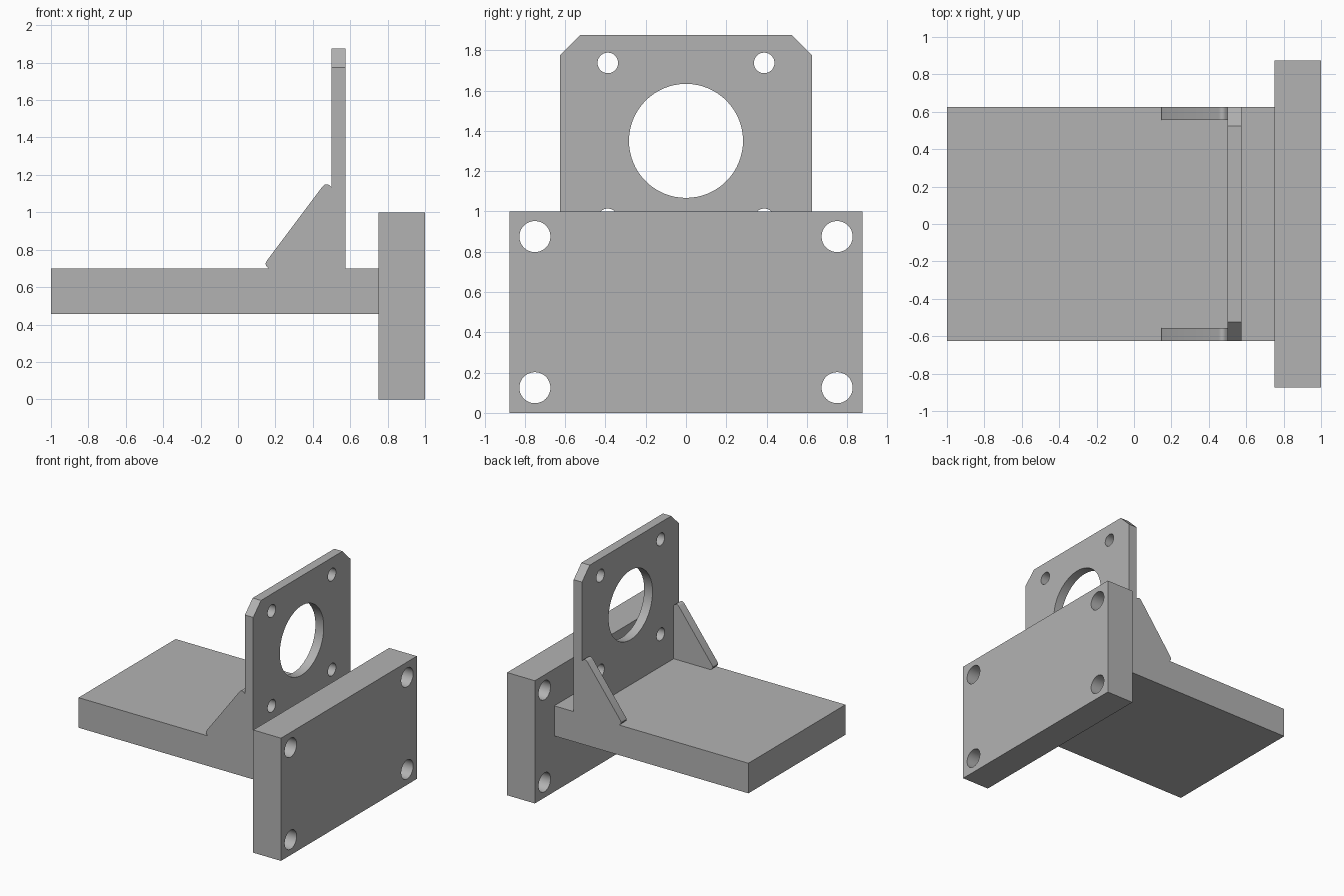
import bpy
import bmesh
import math
from mathutils import Matrix, Vector

cube = bpy.data.objects.get("Cube")
if cube:
    bpy.data.objects.remove(cube, do_unlink=True)

grey = bpy.data.materials.new("plain_grey")
grey.use_nodes = True
colour = (0.45, 0.45, 0.45, 1)
grey.diffuse_color = colour
grey.node_tree.nodes["Principled BSDF"].inputs["Base Color"].default_value = colour


def add_object(name, bm):
    bmesh.ops.recalc_face_normals(bm, faces=bm.faces)
    mesh = bpy.data.meshes.new(name)
    bm.to_mesh(mesh)
    bm.free()
    obj = bpy.data.objects.new(name, mesh)
    bpy.context.collection.objects.link(obj)
    mesh.materials.append(grey)
    return obj


def prism(name, points, depth):
    """Extrude a closed outline of 3D points along the depth vector."""
    bm = bmesh.new()
    face = bm.faces.new([bm.verts.new(p) for p in points])
    extruded = bmesh.ops.extrude_face_region(bm, geom=[face])["geom"]
    verts = [v for v in extruded if isinstance(v, bmesh.types.BMVert)]
    bmesh.ops.translate(bm, verts=verts, vec=Vector(depth))
    return add_object(name, bm)


def plate(name, x0, x1, outline):
    """Upright or flat slab from a y-z outline, running from x0 to x1."""
    return prism(name, [(x0, y, z) for y, z in outline], (x1 - x0, 0, 0))


def rectangle(half_width, z0, z1):
    return [(-half_width, z0), (half_width, z0), (half_width, z1), (-half_width, z1)]


def drill(obj, x, holes):
    """Cut round holes (y, z, radius) along x."""
    bm = bmesh.new()
    for y, z, r in holes:
        place = Matrix.Translation((x, y, z)) @ Matrix.Rotation(math.pi / 2, 4, 'Y')
        bmesh.ops.create_cone(bm, cap_ends=True, segments=64, radius1=r,
                              radius2=r, depth=0.6, matrix=place)
    cutter = add_object("hole_cutter", bm)
    cutter.hide_render = True
    mod = obj.modifiers.new("holes", 'BOOLEAN')
    mod.operation = 'DIFFERENCE'
    mod.solver = 'EXACT'
    mod.object = cutter
    bpy.ops.object.select_all(action='DESELECT')
    bpy.context.view_layer.objects.active = obj
    obj.select_set(True)
    bpy.ops.object.modifier_apply(modifier=mod.name)
    bpy.data.objects.remove(cutter, do_unlink=True)
    bpy.ops.object.shade_smooth_by_angle(angle=math.radians(30))


def four_holes(dy, z, dz, r):
    return [(sy * dy, z + sz * dz, r) for sy in (-1, 1) for sz in (-1, 1)]


# Horizontal base slab
plate("base_slab", -1, 0.75, rectangle(0.625, 0.455, 0.7))

# Thick mounting plate with corner bolt holes
mount = plate("mounting_plate", 0.75, 1, rectangle(0.875, 0, 1))
drill(mount, 0.875, four_holes(0.75, 0.5, 0.375, 0.077))

# Thin upright plate with clipped top corners, large bore and bolt holes
upright = plate("upright_plate", 0.5, 0.575, [
    (-0.625, 0.7), (0.625, 0.7), (0.625, 1.775), (0.525, 1.875),
    (-0.525, 1.875), (-0.625, 1.775)])
drill(upright, 0.54, [(0, 1.35, 0.283)] + four_holes(0.388, 1.35, 0.387, 0.051))

# Triangular side braces with rounded tips
brace = [(0.5, 0.7), (0.165, 0.7), (0.15, 0.715), (0.147, 0.725), (0.152, 0.738),
         (0.452, 1.138), (0.463, 1.148), (0.475, 1.15), (0.487, 1.146), (0.5, 1.133)]
for name, y in (("left_brace", 0.555), ("right_brace", -0.625)):
    prism(name, [(x, y, z) for x, z in brace], (0, 0.07, 0))
    obj = bpy.data.objects[name]
    bpy.ops.object.select_all(action='DESELECT')
    bpy.context.view_layer.objects.active = obj
    obj.select_set(True)
    bpy.ops.object.shade_smooth_by_angle(angle=math.radians(35))
